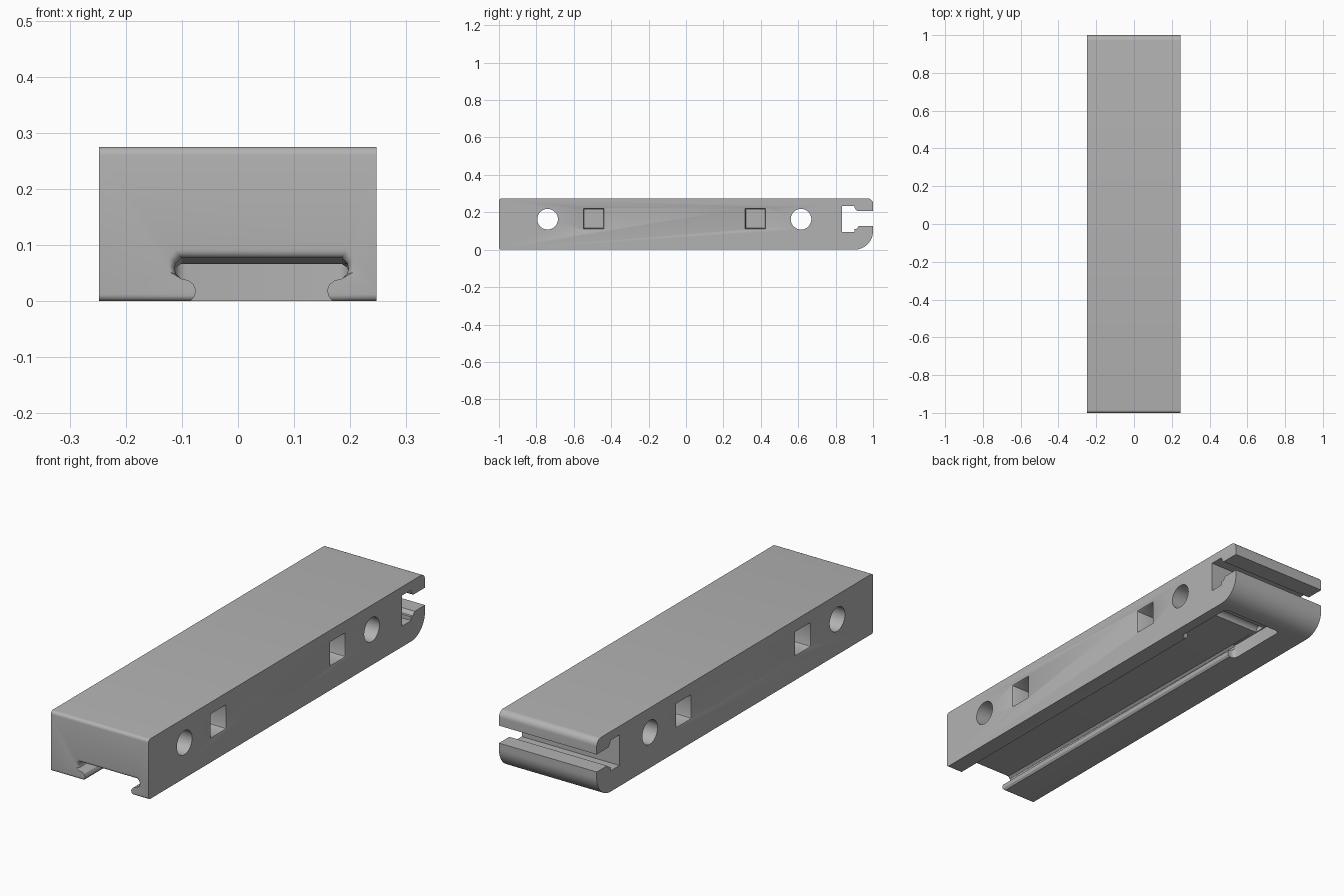
import bpy, bmesh
from math import sin, cos, pi, radians

old = bpy.data.objects.get("Cube")
if old:
    bpy.data.objects.remove(old)

grey = bpy.data.materials.new("plain grey")
grey.use_nodes = True
colour = (0.45, 0.45, 0.45, 1)
grey.diffuse_color = colour
grey.node_tree.nodes["Principled BSDF"].inputs["Base Color"].default_value = colour


def loft(name, rings):
    """Closed solid through a row of equal rings."""
    bm = bmesh.new()
    rows = [[bm.verts.new(p) for p in ring] for ring in rings]
    n = len(rows[0])
    for a, b in zip(rows, rows[1:]):
        for i in range(n):
            j = (i + 1) % n
            bm.faces.new((a[i], a[j], b[j], b[i]))
    bm.faces.new(rows[0])
    bm.faces.new(rows[-1])
    bmesh.ops.recalc_face_normals(bm, faces=bm.faces)
    mesh = bpy.data.meshes.new(name)
    bm.to_mesh(mesh)
    bm.free()
    mesh.materials.append(grey)
    ob = bpy.data.objects.new(name, mesh)
    bpy.context.collection.objects.link(ob)
    return ob


def arc(cx, cy, r, start, end, steps=10):
    out = []
    for i in range(steps + 1):
        a = radians(start + (end - start) * i / steps)
        out.append((cx + r * cos(a), cy + r * sin(a)))
    return out


def rounded(cx, cy, hx, hy, r, steps=4):
    """Rounded rectangle outline."""
    out = []
    for k, (sx, sy) in enumerate(((1, 1), (-1, 1), (-1, -1), (1, -1))):
        out += arc(cx + sx * (hx - r), cy + sy * (hy - r), r, k * 90, k * 90 + 90, steps)
    return out


def along_x(points, x):
    return [(x, y, z) for y, z in points]


# Main bar: side outline with the T-shaped slot at the back
H, X0, X1 = 0.275, -0.248, 0.247
slot = [(1, 0.128), (0.925, 0.128), (0.912, 0.112), (0.9, 0.112), (0.9, 0.095),
        (0.835, 0.095), (0.835, 0.235), (0.9, 0.235), (0.903, 0.22),
        (0.915, 0.208), (1, 0.208)]
outline = (arc(-0.988, 0.012, 0.012, 180, 270, 5) + arc(0.9, 0.1, 0.1, 270, 360, 16)
           + slot + arc(0.97, H - 0.03, 0.03, 0, 90, 8)
           + arc(-0.985, H - 0.015, 0.015, 90, 180, 5))
bar = loft("bar", [along_x(outline, X0), along_x(outline, X1)])
cutters = []

# Round holes straight through
for y in (-0.74, 0.615):
    ring = arc(y, 0.163, 0.055, 0, 352.5, 47)
    cutters.append(loft("round_hole_cutter", [along_x(ring, -0.4), along_x(ring, 0.4)]))

# Square pockets with softened rims on both sides
for y in (-0.493, 0.37):
    for face, s in ((X1, 1), (X0, -1)):
        rings = []
        for depth, half in ((-0.05, 0.059), (0, 0.059), (0.002, 0.055),
                            (0.008, 0.052), (0.12, 0.05)):
            sq = rounded(y, 0.165, half, half, 0.003, 2)
            rings.append(along_x(sq, face - s * depth))
        cutters.append(loft("square_pocket_cutter", rings))

# Lipped groove underneath, flared at the front mouth
CX, END = 0.042, 0.87
half = [(0.127, -0.05), (0.127, 0), (0.119, 0.009), (0.117, 0.02), (0.121, 0.03),
        (0.13, 0.037), (0.143, 0.04), (0.152, 0.048), (0.155, 0.058),
        (0.153, 0.067), (0.143, 0.077)]


def groove_ring(y, flare):
    drop = 0.012 * (y + 1) / (END + 1)
    side = []
    for u, z in half:
        if z > 0.04:
            u, z = u + flare * 0.7, z + flare * (z - 0.04) / 0.037
            z -= drop * (z - 0.04) / 0.037
        side.append((u, z))
    return ([(CX + u, y, z) for u, z in side]
            + [(CX - u, y, z) for u, z in reversed(side)])


R = 0.016
rings = [groove_ring(-1.05, R)]
for i in range(7):
    a = i * pi / 12
    rings.append(groove_ring(-1 + R - R * cos(a), R - R * sin(a)))
rings.append(groove_ring(END - 0.02, 0))
cutters.append(loft("groove_cutter", rings))

# Wider entry opening at the back end of the groove
entry = rounded(CX, (0.56 + END) / 2, 0.155, (END - 0.56) / 2, 0.02)
cutters.append(loft("entry_cutter", [[(x, y, z) for x, y in entry] for z in (-0.05, 0.066)]))

# Shallow rounded catch across the groove ceiling
catch = arc(0.74, 0.062, 0.026, 0, 345, 23)
cutters.append(loft("catch_cutter", [along_x(catch, CX - 0.15), along_x(catch, CX + 0.15)]))

# Cut everything out of the bar
bpy.context.view_layer.objects.active = bar
for cutter in cutters:
    cutter.hide_render = True
    mod = bar.modifiers.new("cut", "BOOLEAN")
    mod.operation = "DIFFERENCE"
    mod.solver = "EXACT"
    mod.object = cutter
    bpy.ops.object.modifier_apply(modifier=mod.name)
    bpy.data.objects.remove(cutter)

bpy.ops.object.select_all(action="DESELECT")
bar.select_set(True)
bpy.ops.object.shade_smooth_by_angle(angle=radians(30))
